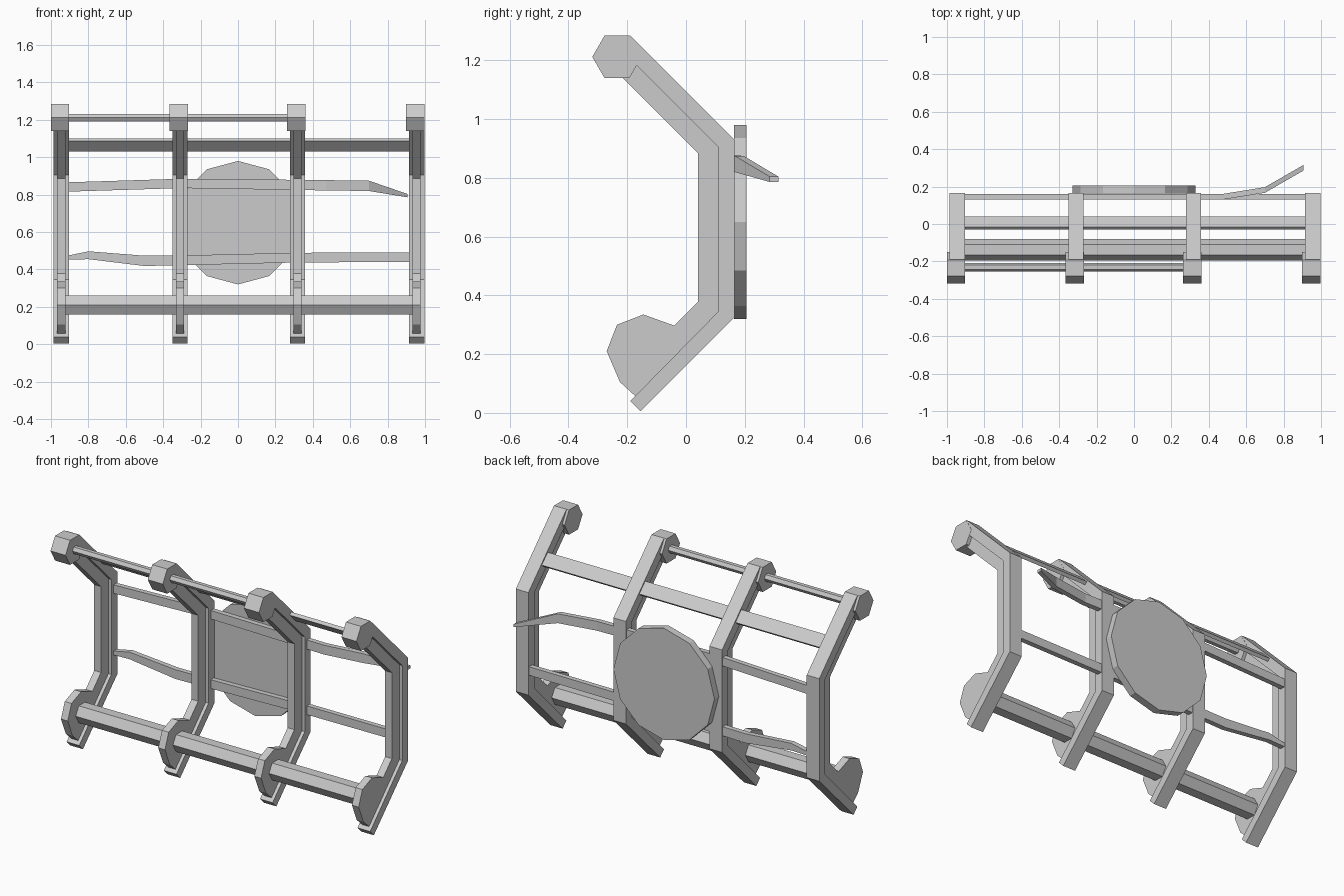
import bpy, math

cube = bpy.data.objects.get("Cube")
if cube:
    bpy.data.objects.remove(cube, do_unlink=True)

grey = bpy.data.materials.new("light_grey")
grey.use_nodes = True
colour = (0.6, 0.6, 0.6, 1)
grey.diffuse_color = colour
grey.node_tree.nodes["Principled BSDF"].inputs["Base Color"].default_value = colour


def make(name, verts, faces):
    mesh = bpy.data.meshes.new(name)
    mesh.from_pydata(verts, [], faces)
    mesh.materials.append(grey)
    ob = bpy.data.objects.new(name, mesh)
    bpy.context.collection.objects.link(ob)
    bpy.context.view_layer.objects.active = ob
    bpy.ops.object.mode_set(mode="EDIT")
    bpy.ops.mesh.select_all(action="SELECT")
    bpy.ops.mesh.normals_make_consistent(inside=False)
    bpy.ops.object.mode_set(mode="OBJECT")
    return ob


def loft(name, rings):
    """Skin a list of equal rings and cap both ends."""
    n = len(rings[0])
    faces = [tuple(range(n)), tuple(range((len(rings) - 1) * n, len(rings) * n))]
    for r in range(len(rings) - 1):
        for i in range(n):
            j = (i + 1) % n
            faces.append((r * n + i, r * n + j, r * n + n + j, r * n + n + i))
    return make(name, [p for ring in rings for p in ring], faces)


def extrude_x(name, profile, x0, x1):
    """Extrude a (y, z) outline along x."""
    return loft(name, [[(x, y, z) for y, z in profile] for x in (x0, x1)])


def ngon(a, b, radius, sides):
    return [(a + radius * math.cos(math.tau * i / sides),
             b + radius * math.sin(math.tau * i / sides)) for i in range(sides)]


def strip(name, stations, thick=0.03):
    """Flat bar through (x, y, z, height) stations."""
    t = thick / 2
    loft(name, [[(x, y - t, z - h / 2), (x, y + t, z - h / 2),
                 (x, y + t, z + h / 2), (x, y - t, z + h / 2)]
                for x, y, z, h in stations])


# Bent ribs: wide back flange, narrow web with lower lobe, hexagonal top knob
flange = [(-0.19, 1.285), (0.165, 0.93), (0.165, 0.325), (-0.155, 0.005),
          (-0.19, 0.04), (0.11, 0.345), (0.11, 0.905), (-0.23, 1.245)]
web = [(-0.2, 1.23), (0.12, 0.91), (0.12, 0.34), (-0.17, 0.055),
       (-0.225, 0.105), (-0.27, 0.21), (-0.235, 0.3), (-0.145, 0.335),
       (-0.04, 0.297), (0.04, 0.378), (0.04, 0.885), (-0.25, 1.175)]
rib_x = (-0.945, -0.31, 0.318, 0.955)
for number, x in enumerate(rib_x, 1):
    extrude_x(f"rib_flange_{number}", flange, x - 0.041, x + 0.041)
    extrude_x(f"rib_web_{number}", web, x - 0.022, x + 0.022)
    extrude_x(f"rib_knob_{number}", ngon(-0.235, 1.212, 0.084, 6), x - 0.056, x + 0.042)

# Long rails
extrude_x("lower_rail", ngon(-0.138, 0.21, 0.058, 6), rib_x[0], rib_x[3])
extrude_x("top_rod", ngon(-0.231, 1.212, 0.023, 6), rib_x[0], rib_x[2])
s = math.sqrt(0.5)
slat = [(0.005 + s * (a + b), 1.065 + s * (b - a))
        for a, b in ((-0.039, -0.01), (0.039, -0.01), (0.039, 0.01), (-0.039, 0.01))]
extrude_x("upper_slat", slat, rib_x[0], rib_x[3])

# Worn back strips, the upper one bent outwards at its free end
strip("upper_back_strip", [(-0.94, 0.145, 0.84, 0.05), (-0.3, 0.145, 0.86, 0.05),
                           (0.47, 0.145, 0.85, 0.055), (0.7, 0.182, 0.847, 0.055),
                           (0.905, 0.3, 0.795, 0.018)])
strip("lower_back_strip", [(-0.91, 0.145, 0.463, 0.022), (-0.8, 0.145, 0.476, 0.042),
                           (-0.5, 0.145, 0.446, 0.055), (-0.25, 0.145, 0.45, 0.052),
                           (0.3, 0.145, 0.463, 0.052), (0.94, 0.145, 0.466, 0.05)])

# Twelve-sided back plate
loft("back_disc", [[(x, y, z) for x, z in ngon(0, 0.65, 0.33, 12)] for y in (0.163, 0.206)])
